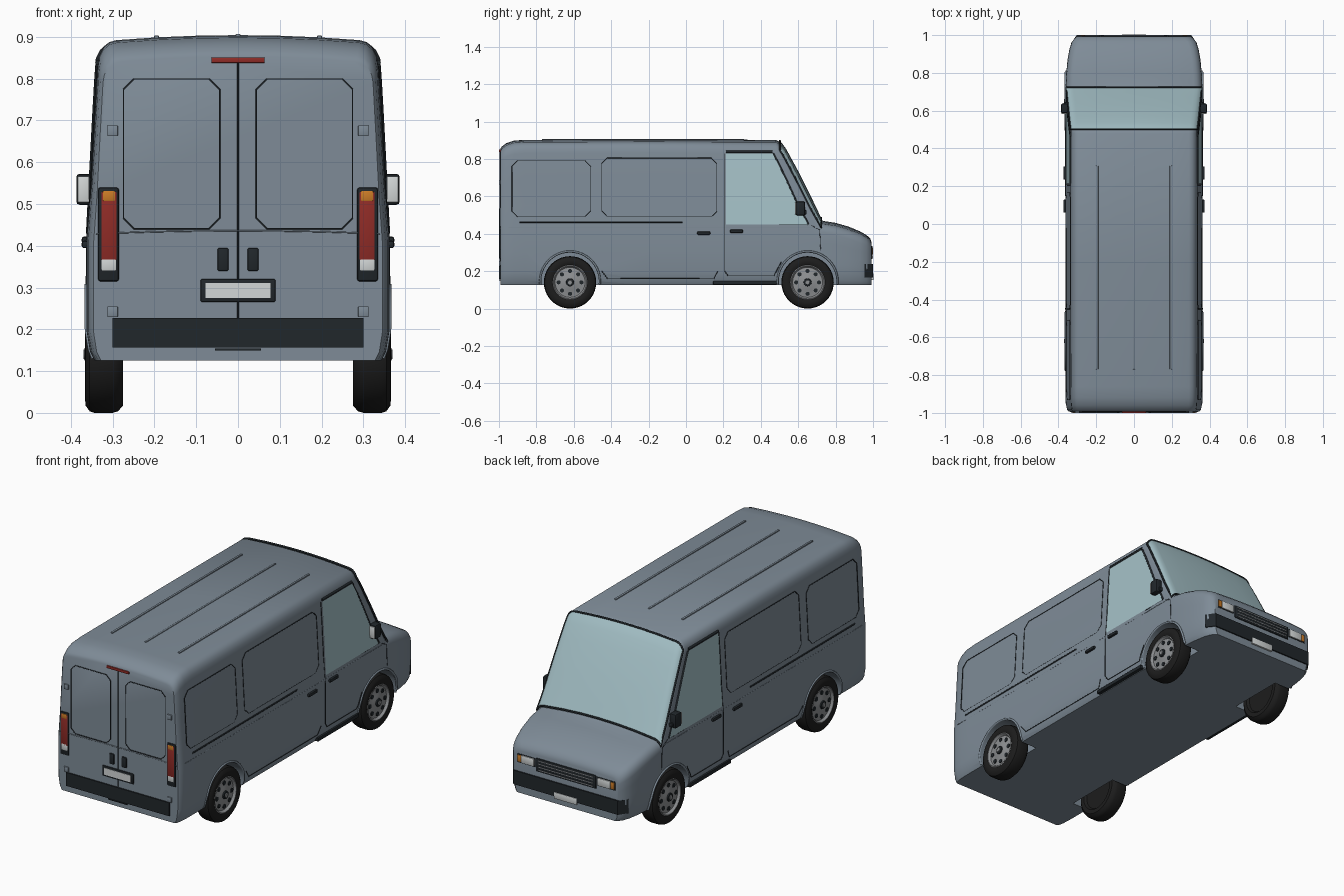
import bpy, bmesh, math
from mathutils import Vector, Matrix

if "Cube" in bpy.data.objects:
    bpy.data.objects.remove(bpy.data.objects["Cube"])


def material(name, col):
    m = bpy.data.materials.new(name)
    m.diffuse_color = (*col, 1)
    m.use_nodes = True
    m.node_tree.nodes["Principled BSDF"].inputs["Base Color"].default_value = m.diffuse_color
    return m


PAINT = material("paint", (0.21, 0.26, 0.31))
DARK = material("dark_trim", (0.015, 0.02, 0.024))
RUBBER = material("rubber", (0.012, 0.012, 0.012))
GLASS = material("glass", (0.38, 0.54, 0.58))
RED = material("red_lens", (0.28, 0.025, 0.02))
AMBER = material("amber_lens", (0.6, 0.2, 0.02))
WHITE = material("white_lens", (0.65, 0.68, 0.68))
METAL = material("rim_metal", (0.27, 0.28, 0.29))


def mesh_obj(name, bm, mat, smooth=35):
    bmesh.ops.recalc_face_normals(bm, faces=bm.faces)
    me = bpy.data.meshes.new(name)
    bm.to_mesh(me)
    bm.free()
    ob = bpy.data.objects.new(name, me)
    bpy.context.collection.objects.link(ob)
    me.materials.append(mat)
    if smooth:
        shade(ob, smooth)
    return ob


def shade(ob, angle=35):
    bpy.ops.object.select_all(action='DESELECT')
    ob.select_set(True)
    bpy.context.view_layer.objects.active = ob
    bpy.ops.object.shade_smooth_by_angle(angle=math.radians(angle))


def loft(name, rows, mat, closed=False, caps=False):
    bm = bmesh.new()
    v = [[bm.verts.new(p) for p in r] for r in rows]
    n = len(rows[0])
    for a, b in zip(v, v[1:]):
        for i in range(n if closed else n - 1):
            j = (i + 1) % n
            bm.faces.new((a[i], a[j], b[j], b[i]))
    if caps:
        bm.faces.new(v[0])
        bm.faces.new(v[-1])
    return mesh_obj(name, bm, mat)


def box(name, c, size, mat, bevel=0.0):
    bm = bmesh.new()
    bmesh.ops.create_cube(bm, size=1, matrix=Matrix.Translation(c) @ Matrix.Diagonal((*size, 1)))
    if bevel:
        bmesh.ops.bevel(bm, geom=bm.edges[:], offset=bevel, segments=2, profile=0.5, affect='EDGES')
    return mesh_obj(name, bm, mat)


def lathe_x(name, prof, c, side, mat, n=40):
    # prof: (distance along x, radius) pairs turned around the x axis
    rows = [[(side * (c[0] + x), c[1] + r * math.cos(k * math.tau / n), c[2] + r * math.sin(k * math.tau / n))
             for k in range(n)] for x, r in prof]
    return loft(name, rows, mat, closed=True, caps=True)


def tube(name, pts, r, mat, cyclic=False):
    cu = bpy.data.curves.new(name, 'CURVE')
    cu.dimensions, cu.bevel_depth, cu.bevel_resolution = '3D', r, 1
    cu.use_fill_caps = True
    sp = cu.splines.new('POLY')
    sp.points.add(len(pts) - 1)
    for q, p in zip(sp.points, pts):
        q.co = (*p, 1)
    sp.use_cyclic_u = cyclic
    cu.materials.append(mat)
    ob = bpy.data.objects.new(name, cu)
    bpy.context.collection.objects.link(ob)


def interp(table, t):
    for a, b in zip(table, table[1:]):
        if t <= b[0]:
            k = max(0, (t - a[0]) / (b[0] - a[0]))
            return tuple(p + (q - p) * k for p, q in zip(a[1:], b[1:]))
    return table[-1][1:]


# Body: half width by height, then stations (y, roof z, width scale, corner height, crown)
WIDTH = [(.125, .343), (.14, .353), (.2, .363), (.42, .362), (.45, .357), (.6, .349), (.75, .341), (.84, .335)]
STATIONS = [(-.993, .853, .955, .05, .012), (-.985, .866, .975, .055, .012), (-.96, .885, .99, .06, .012),
            (-.92, .898, .998, .06, .012), (-.86, .902, 1, .06, .012), (-.2, .904, 1, .06, .012),
            (.48, .902, 1, .06, .012), (.5, .892, 1, .06, .014), (.53, .85, 1, .07, .02), (.6, .722, 1, .07, .025),
            (.66, .602, 1, .07, .025), (.72, .476, .998, .05, .02), (.735, .468, .997, .045, .015),
            (.8, .458, .988, .05, .015), (.87, .438, .97, .05, .015), (.93, .413, .94, .05, .012),
            (.965, .393, .905, .045, .01), (.985, .374, .86, .04, .008), (.993, .352, .83, .03, .006)]


def W(z):
    return interp(WIDTH, z)[0]


def section(y):
    zt, s, rz, crown = interp(STATIONS, y)
    zb, zc = .125, zt - rz - crown
    half = []
    for t in (0, .03, .1, .25, .42, .6, .8, 1):
        z = zb + (zc - zb) * t
        half.append((W(z) * s, z))
    xs = half[-1][0]
    for k in range(1, 5):
        a = k * math.pi / 8
        half.append((xs - .045 * (1 - math.cos(a)), zc + rz * math.sin(a)))
    xt = half[-1][0]
    half += [(xt * f, zt - crown * f * f) for f in (.66, .33, 0)]
    return [(x, y, z) for x, z in half] + [(-x, y, z) for x, z in half[-2::-1]]


body = loft("body_shell", [section(s[0]) for s in STATIONS], PAINT, closed=True, caps=True)

# Wheel arch cuts
AXLES = (-.62, .65)
for side in (-1, 1):
    for y in AXLES:
        cut = lathe_x("arch_cutter", [(0, .155), (.3, .155)], (.25, y, .145), side, DARK)
        cut.hide_render = True
        m = body.modifiers.new("arch", 'BOOLEAN')
        m.operation, m.object, m.solver = 'DIFFERENCE', cut, 'EXACT'
        bpy.context.view_layer.objects.active = body
        bpy.ops.object.modifier_apply(modifier=m.name)
        bpy.data.objects.remove(cut)
shade(body)

# Windscreen follows the body skin, with a dark seal
rows = [[(x * 1.008, y + .005, z + .004) for x, y, z in section(y)[8:21]]
        for y in (.497, .515, .53, .565, .6, .63, .66, .69, .718)]
loft("windscreen", rows, GLASS)
tube("windscreen_seal", rows[0] + [r[-1] for r in rows[1:-1]] + rows[-1][::-1] + [r[0] for r in rows[-2:0:-1]],
     .005, DARK, True)

# Wheels
for side in (-1, 1):
    for y in AXLES:
        c = (.275, y, .14)
        lathe_x("tyre", [(.012, .09), (.0, .1), (.0, .122), (.012, .136), (.025, .14), (.068, .14), (.08, .136),
                         (.09, .122), (.091, .105), (.086, .092), (.07, .088)], c, side, RUBBER)
        lathe_x("rim", [(.06, .089), (.086, .094), (.088, .088), (.076, .08), (.08, .04), (.084, .03)], c, side, METAL)
        lathe_x("hub_cap", [(.08, .022), (.09, .02), (.092, .014)], c, side, DARK, 20)
        lathe_x("hub_centre", [(.09, .013), (.095, .011)], c, side, METAL, 16)
        for k in range(8):
            a = k * math.tau / 8
            lathe_x("rim_slot", [(.07, .011), (.0815, .011)],
                    (c[0], y + .061 * math.cos(a), .14 + .061 * math.sin(a)), side, DARK, 12)
        arc = [math.radians(-5 + 190 * k / 24) for k in range(25)]
        tube("arch_lip", [(side * (W(.145 + .16 * math.sin(a)) - .001), y + .16 * math.cos(a),
                           .145 + .16 * math.sin(a)) for a in arc], .006, PAINT)


def side_line(name, side, pts, r=.0022, cyclic=False, mat=DARK):
    # polyline in (y, z) laid on the body side
    ring = pts + pts[:1] if cyclic else pts
    out = []
    for (y0, z0), (y1, z1) in zip(ring, ring[1:]):
        for k in range(6):
            y, z = y0 + (y1 - y0) * k / 6, z0 + (z1 - z0) * k / 6
            out.append((side * W(z), y, z))
    if not cyclic:
        out.append((side * W(pts[-1][1]), *pts[-1]))
    tube(name, out, r, mat, cyclic)


def side_panel(name, side, rows, off, mat):
    # rows of (z, y start, y end) on the body side
    loft(name, [[(side * (W(z) + off), a, z), (side * (W(z) + off), b, z)] for z, a, b in rows], mat)


def chamfered(a0, a1, b0, b1, c):
    return [(a0 + c, b0), (a1 - c, b0), (a1, b0 + c), (a1, b1 - c), (a1 - c, b1), (a0 + c, b1),
            (a0, b1 - c), (a0, b0 + c)]


# Side doors, panels, trim and mirrors
for side in (-1, 1):
    side_panel("door_glass", side, [(.45, .215, .655), (.5, .215, .63), (.57, .215, .59), (.68, .215, .54),
                                    (.77, .215, .497), (.83, .215, .465)], .004, GLASS)
    side_line("window_top_trim", side, [(.215, .838), (.462, .838)], .007)
    side_line("window_pillar_trim", side, [(.465, .83), (.497, .77), (.54, .68), (.59, .57), (.655, .45)], .006)
    side_line("window_sill_seam", side, [(.215, .448), (.655, .448)])
    side_line("front_door_seam", side, [(.207, .83), (.207, .2), (.225, .175), (.47, .175), (.51, .25)])
    side_line("wing_seam", side, [(.66, .45), (.715, .42), (.72, .31)], .0015)
    side_line("sliding_door_seam", side, [(-.45, .2), (-.42, .16), (.15, .16), (.17, .2)])
    side_line("mid_panel_seam", side, chamfered(-.45, .165, .49, .805, .03), cyclic=True)
    side_line("rear_panel_seam", side, chamfered(-.93, -.51, .49, .79, .03), cyclic=True)
    side_line("beltline_seam", side, [(-.95, .432), (.7, .432)], .0015, mat=PAINT)
    side_line("slide_rail", side, [(-.89, .462), (-.02, .462)], .005)
    box("side_step", (side * .353, .315, .137), (.022, .34, .02), DARK, .003)
    for y, z in ((.095, .403), (.27, .413)):
        box("door_handle", (side * .366, y, z), (.016, .07, .018), DARK, .006)
    box("mirror_arm", (side * .352, .63, .515), (.04, .03, .022), DARK, .005)
    box("mirror_housing", (side * .368, .612, .535), (.038, .05, .074), DARK, .008)
    box("mirror_glass", (side * .37, .585, .535), (.028, .006, .062), WHITE, .002)

# Roof ribs
for x in (-.195, 0, .195):
    box("roof_rib", (x, -.23, .903 - .1 * x * x), (.012, 1.08, .008), PAINT, .003)

# Rear doors
R = -.994
tube("rear_door_gap", [(0, R, .16), (0, R, .84)], .0025, DARK)
tube("rear_crease", [(x / 10, R, .436 - .0006 * x * x) for x in (-3.4, -2, -1, 0, 1, 2, 3.4)], .002, PAINT)
box("brake_lamp", (0, R, .844), (.128, .012, .013), RED, .002)
box("rear_bumper", (0, R, .192), (.6, .012, .07), DARK)
box("rear_step_lip", (0, R, .152), (.11, .01, .005), DARK)
box("rear_plate_frame", (0, R, .293), (.18, .01, .055), DARK, .004)
box("rear_plate", (0, R - .003, .293), (.155, .008, .036), WHITE)
for side in (-1, 1):
    tube("rear_door_panel", [(side * x, R, z) for x, z in chamfered(.044, .274, .441, .799, .025)], .002, DARK, True)
    box("rear_handle", (side * .036, R, .367), (.027, .012, .056), DARK, .005)
    box("tail_lamp_frame", (side * .31, R + .006, .427), (.05, .022, .225), DARK, .006)
    box("tail_lamp_red", (side * .309, R + .001, .447), (.038, .014, .165), RED, .003)
    box("tail_lamp_amber", (side * .309, R - .001, .519), (.03, .012, .024), AMBER, .002)
    box("tail_lamp_white", (side * .309, R + .001, .358), (.036, .014, .036), WHITE, .003)
    for z in (.675, .242):
        box("rear_hinge", (side * .3, R, z), (.025, .012, .026), PAINT, .002)

# Nose: bumper, grille, lamps
F = .993
plan = [(-.335, .955), (-.303, 1), (.303, 1), (.335, .955), (.3, .95), (-.3, .95)]
loft("front_bumper", [[(x, y, z) for x, y in plan] for z in (.165, .238)], DARK, True, True)
box("front_plate", (0, .996, .17), (.13, .012, .034), WHITE, .002)
box("grille", (0, F, .3), (.35, .01, .07), DARK, .004)
for k in range(4):
    box("grille_slat", (0, F + .003, .276 + .016 * k), (.32, .007, .004), METAL)
for side in (-1, 1):
    box("headlamp_frame", (side * .232, F - .002, .307), (.106, .008, .048), DARK, .003)
    box("headlamp", (side * .222, F, .307), (.075, .012, .04), WHITE, .004)
    box("indicator", (side * .271, F - .001, .307), (.022, .012, .036), AMBER, .003)
